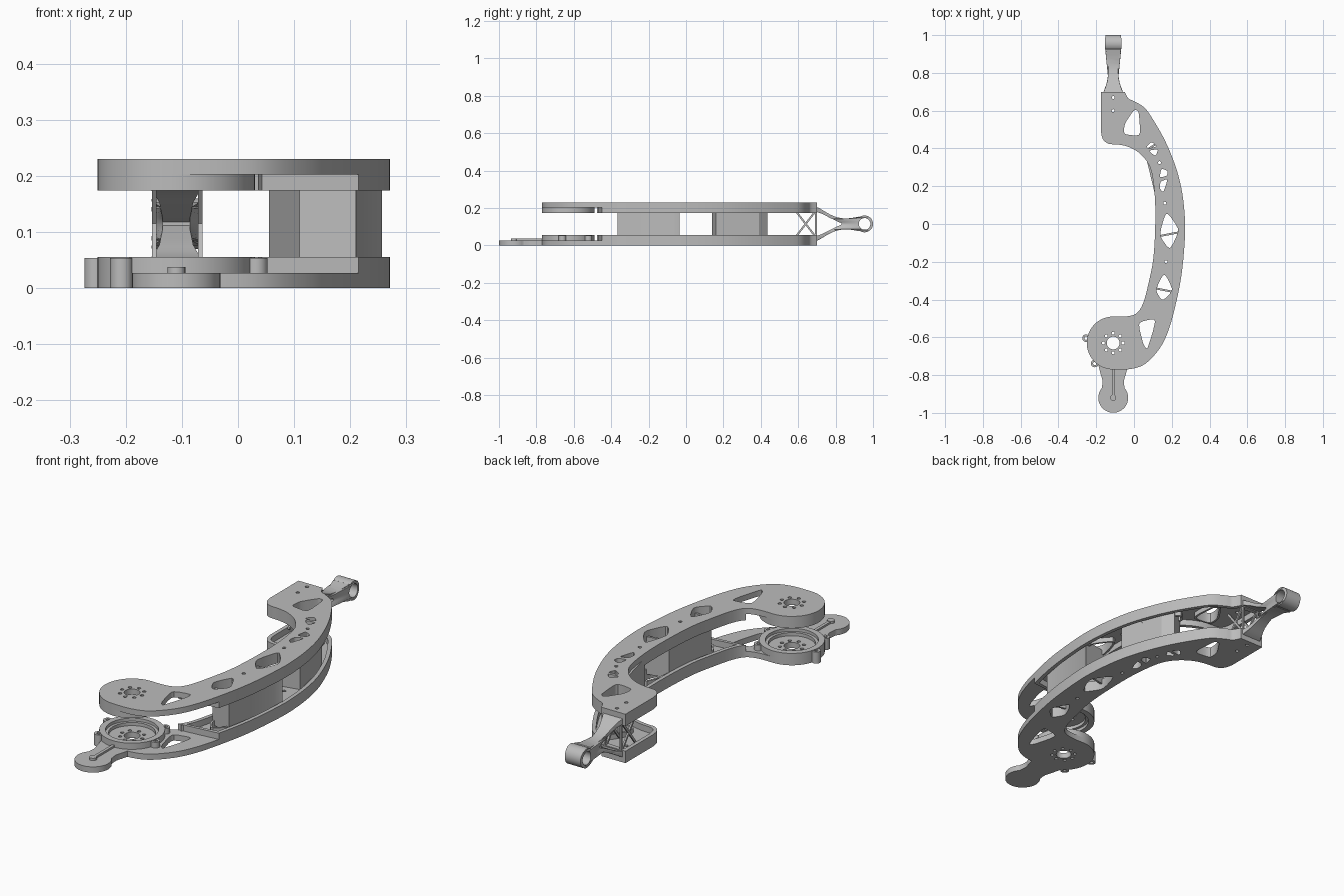
import bpy, bmesh, math
from mathutils import Matrix, Vector

cube = bpy.data.objects.get("Cube")
if cube:
    bpy.data.objects.remove(cube, do_unlink=True)

grey = bpy.data.materials.new("machined grey")
grey.use_nodes = True
grey.diffuse_color = (0.5, 0.5, 0.5, 1)
grey.node_tree.nodes["Principled BSDF"].inputs["Base Color"].default_value = (0.5, 0.5, 0.5, 1)

FLOOR, TALL, TOP = 0.027, 0.056, 0.23
HUB = (-0.11, -0.63)
SIDEWAYS = Matrix(((0, 0, 1, 0), (1, 0, 0, 0), (0, 1, 0, 0), (0, 0, 0, 1)))  # profile in y,z


def arc(c, r, a0=0, a1=360, n=32):
    full = abs(a1 - a0) == 360
    steps = n if full else n + 1
    return [(c[0] + r * math.cos(math.radians(a0 + (a1 - a0) * i / n)),
             c[1] + r * math.sin(math.radians(a0 + (a1 - a0) * i / n))) for i in range(steps)]


def smooth(pts, n=4):
    """Curve through the points."""
    p = [Vector(q) for q in [pts[0]] + pts + [pts[-1]]]
    out = []
    for a, b, c, d in zip(p, p[1:], p[2:], p[3:]):
        for i in range(n):
            t = i / n
            out.append(tuple(0.5 * (2 * b + (c - a) * t + (2 * a - 5 * b + 4 * c - d) * t * t
                                    + (3 * b - a - 3 * c + d) * t ** 3)))
    return out + [pts[-1]]


def rounded(pts, k=0.15, times=2):
    """Cut the corners of a closed polygon."""
    for i in range(times):
        new = []
        for a, b in zip(pts, pts[1:] + pts[:1]):
            a, b = Vector(a), Vector(b)
            new += [tuple(a.lerp(b, k)), tuple(a.lerp(b, 1 - k))]
        pts, k = new, 0.25
    return pts


def inset(pts, d):
    """Move a closed polygon inward by d."""
    area = sum(a[0] * b[1] - b[0] * a[1] for a, b in zip(pts, pts[1:] + pts[:1]))
    s = 1 if area > 0 else -1
    out = []
    for a, b, c in zip(pts[-1:] + pts[:-1], pts, pts[1:] + pts[:1]):
        u, v = (Vector(b) - Vector(a)).normalized(), (Vector(c) - Vector(b)).normalized()
        n1, n2 = Vector((-u.y, u.x)) * s, Vector((-v.y, v.x)) * s
        out.append(tuple(Vector(b) + (n1 + n2) * d / max(1 + n1.dot(n2), 0.3)))
    return out


def slab(name, loops, lo, hi, matrix=None, shape=None):
    """Extrude nested outlines (outer edge, then holes) from lo to hi."""
    cu = bpy.data.curves.new(name, 'CURVE')
    cu.dimensions, cu.fill_mode, cu.extrude = '2D', 'BOTH', (hi - lo) / 2
    for loop in loops:
        sp = cu.splines.new('POLY')
        sp.points.add(len(loop) - 1)
        for pt, (x, y) in zip(sp.points, loop):
            pt.co = (x, y, 0, 1)
        sp.use_cyclic_u = True
    tmp = bpy.data.objects.new(name + "_curve", cu)
    bpy.context.collection.objects.link(tmp)
    dg = bpy.context.evaluated_depsgraph_get()
    me = bpy.data.meshes.new_from_object(tmp.evaluated_get(dg))
    bpy.data.objects.remove(tmp, do_unlink=True)
    bpy.data.curves.remove(cu)
    me.transform(Matrix.Translation((0, 0, (lo + hi) / 2)))
    if matrix:
        me.transform(matrix)
    bm = bmesh.new()
    bm.from_mesh(me)
    bmesh.ops.remove_doubles(bm, verts=bm.verts, dist=1e-5)
    if shape:
        for v in bm.verts:
            shape(v.co)
    bmesh.ops.recalc_face_normals(bm, faces=bm.faces)
    bm.to_mesh(me)
    bm.free()
    me.name = name
    me.materials.clear()
    me.materials.append(grey)
    ob = bpy.data.objects.new(name, me)
    bpy.context.collection.objects.link(ob)
    bpy.ops.object.select_all(action='DESELECT')
    ob.select_set(True)
    bpy.context.view_layer.objects.active = ob
    bpy.ops.object.shade_smooth_by_angle(angle=math.radians(30))
    return ob


# Arm outline: outer edge, square end, inner edge, round hub
outer = smooth([(-0.11, -0.77), (-0.02, -0.768), (0.06, -0.74), (0.135, -0.66), (0.18, -0.57),
                (0.215, -0.45), (0.25, -0.28), (0.268, -0.1), (0.27, 0.02), (0.256, 0.16),
                (0.225, 0.29), (0.165, 0.44), (0.09, 0.57), (0.05, 0.62), (0, 0.65), (-0.03, 0.665),
                (-0.05, 0.70)])
inner = smooth([(-0.175, 0.49), (-0.165, 0.45), (-0.135, 0.425), (-0.08, 0.42), (-0.02, 0.405),
                (0.04, 0.365), (0.085, 0.3), (0.105, 0.2), (0.113, 0.08), (0.11, -0.08), (0.1, -0.2),
                (0.08, -0.3), (0.055, -0.4), (0.03, -0.455), (0, -0.48), (-0.05, -0.49), (-0.11, -0.49)])
outline = outer + [(-0.175, 0.70)] + inner + arc(HUB, 0.14, 90, 270, 32)[1:-1]
CUT = -0.475
rim = [p for p in outer if p[1] > CUT] + [(-0.175, 0.70)] + [p for p in inner if p[1] > CUT]

# Lightening windows and fastener holes
windows = [rounded(w) for w in (
    [(0.0, 0.605), (0.025, 0.6), (0.035, 0.465), (-0.055, 0.475), (-0.05, 0.53)],
    [(0.066, 0.41), (0.093, 0.436), (0.122, 0.41), (0.075, 0.40)],
    [(0.075, 0.388), (0.13, 0.397), (0.114, 0.358)],
    [(0.145, 0.295), (0.18, 0.28), (0.175, 0.255), (0.135, 0.245)],
    [(0.14, 0.225), (0.18, 0.24), (0.155, 0.165), (0.135, 0.19)],
    [(0.17, 0.07), (0.242, -0.03), (0.19, -0.14), (0.133, -0.06)],
    [(0.16, -0.255), (0.208, -0.35), (0.15, -0.41), (0.113, -0.35)],
    [(0.02, -0.52), (0.115, -0.50), (0.1, -0.57), (0.07, -0.665), (0.05, -0.64)])]
pins = [arc(c, 0.008, n=12) for c in ((-0.11, 0.67), (-0.11, 0.6), (0.135, 0.325), (0.163, 0.11), (0.17, -0.2))]
bolts = [arc(c, 0.008, n=12) for c in arc(HUB, 0.052, 0, 360, 8)]
hub_hole = arc(HUB, 0.034)

# Two matching arm plates, pockets facing each other
for side in ("lower", "upper"):
    def span(a, b):
        return (a, b) if side == "lower" else (TOP - b, TOP - a)
    slab(side + "_arm_plate", [outline, hub_hole] + bolts + windows + pins, *span(0, FLOOR))
    slab(side + "_arm_rim", [rim, inset(rim, 0.018)], *span(FLOOR, TALL))
    slab(side + "_hub_ring", [arc(HUB, 0.14, n=64), arc(HUB, 0.113, n=64)], *span(FLOOR, TALL))
    slab(side + "_hub_lip", [arc(HUB, 0.113, n=64), arc(HUB, 0.1, n=64)], *span(FLOOR, 0.042))
    for i, w in enumerate(windows[:7]):
        slab(f"{side}_window_collar_{i + 1}", [inset(w, -0.009), w], *span(FLOOR, 0.05))

# Hollow spacer housings between the plates
housings = {"front_spacer": [(0.11, -0.345), (0.21, -0.365), (0.237, -0.07), (0.257, -0.035), (0.13, -0.06)],
            "rear_spacer": [(0.115, 0.14), (0.21, 0.16), (0.165, 0.39), (0.125, 0.435), (0.055, 0.39)]}
for name, pts in housings.items():
    slab(name, [pts, inset(pts, 0.01)], FLOOR, TOP - FLOOR)

# Mounting lugs around the lower hub
for i, a in enumerate((170, 228, 348, 48)):
    c = arc(HUB, 0.146, a, a + 1, 1)[0]
    slab(f"hub_lug_{i + 1}", [arc(c, 0.02, n=20), arc(c, 0.009, n=12)], 0, 0.054)

# Front tongue with raised rib and knob
half = smooth([(-0.19, -0.74), (-0.178, -0.79), (-0.167, -0.83), (-0.17, -0.865)])
tongue = half + arc((-0.11, -0.92), 0.079, 140, 400, 36) + [(-0.22 - x, y) for x, y in reversed(half)]
slab("front_tongue", [tongue], 0, FLOOR)
slab("tongue_rib", [[(-0.117, -0.92), (-0.103, -0.92), (-0.103, -0.765), (-0.117, -0.765)]], FLOOR, 0.036)
slab("tongue_knob", [arc((-0.11, -0.92), 0.016, n=24)], FLOOR, 0.038)

# Cross-braced sides of the end bracket
def bar(a, b, w):
    a, b = Vector(a), Vector(b)
    d = (b - a).normalized()
    n = Vector((-d.y, d.x)) * w / 2
    return [tuple(q) for q in (a - n, b - n, b + n, a + n)]

for name, x in (("right", -0.153), ("left", -0.071)):
    braces = {"brace_up": ((0.59, 0.05), (0.69, 0.18)), "brace_down": ((0.59, 0.18), (0.69, 0.05)),
              "end_post": ((0.695, 0.03), (0.695, 0.2))}
    for label, (a, b) in braces.items():
        slab(f"{name}_{label}", [bar(a, b, 0.01)], x, x + 0.008, SIDEWAYS)

# Rear fork tapering into the eye
MID = 0.115
top_edge = smooth([(0.695, 0.207), (0.72, 0.195), (0.76, 0.171), (0.80, 0.153), (0.84, 0.145),
                   (0.88, 0.146), (0.925, 0.154)])
bottom_edge = [(y, 2 * MID - z) for y, z in top_edge]
notch = smooth([(0.695, 0.18), (0.73, 0.168), (0.77, 0.147), (0.81, 0.128), (0.832, 0.118)])
notch_low = [(y, 2 * MID - z) for y, z in notch]
fork = top_edge + arc((0.955, MID), 0.045, 125, -125, 32) + bottom_edge[::-1] + notch_low + notch[::-1]


def waist(co):
    """Narrow the middle of the fork in x."""
    keys = [(0.69, 0.055), (0.72, 0.042), (0.76, 0.03), (0.82, 0.024), (0.87, 0.027), (0.93, 0.043),
            (0.975, 0.044), (1.01, 0.039)]
    for (y0, w0), (y1, w1) in zip(keys, keys[1:]):
        if y0 <= co.y <= y1:
            w = w0 + (w1 - w0) * (co.y - y0) / (y1 - y0)
            co.x = -0.11 + math.copysign(w, co.x)
            return


slab("rear_fork_eye", [fork, arc((0.955, MID), 0.031)], -0.05, 0.05, SIDEWAYS, waist)
